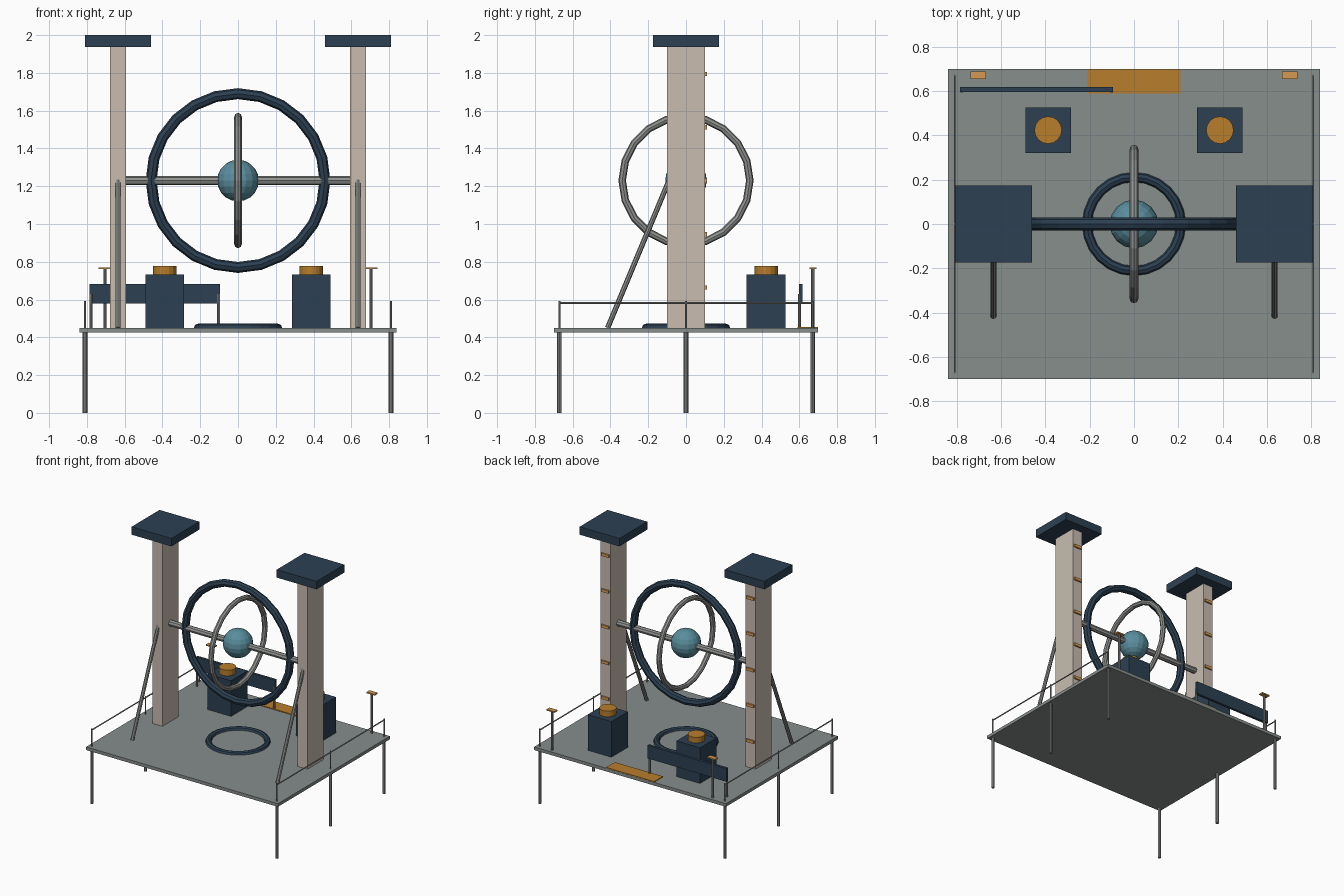
import bpy, math
from mathutils import Vector

if "Cube" in bpy.data.objects:
    bpy.data.objects.remove(bpy.data.objects["Cube"])


def material(name, rgb):
    m = bpy.data.materials.new(name)
    lin = [((c / 255 + 0.055) / 1.055) ** 2.4 for c in rgb]
    m.diffuse_color = (*lin, 1)
    m.use_nodes = True
    m.node_tree.nodes["Principled BSDF"].inputs["Base Color"].default_value = m.diffuse_color
    return m


NAVY = material("navy", (44, 64, 82))
DECK = material("deck grey", (134, 142, 140))
METAL = material("metal grey", (144, 147, 143))
STONE = material("beige stone", (200, 188, 176))
TEAL = material("teal", (90, 142, 158))
ORANGE = material("orange", (184, 126, 44))
AMBER = material("light orange", (214, 154, 82))


def finish(name, mat):
    o = bpy.context.object
    o.name = name
    o.data.materials.clear()
    o.data.materials.append(mat)
    return o


def box(name, x, y, z, mat):
    """Box from (min, max) pairs."""
    bpy.ops.mesh.primitive_cube_add(size=1, location=[sum(p) / 2 for p in (x, y, z)])
    o = finish(name, mat)
    o.scale = [p[1] - p[0] for p in (x, y, z)]
    return o


def rod(name, a, b, r, mat, sides=8):
    """Cylinder between two points."""
    a, b = Vector(a), Vector(b)
    bpy.ops.mesh.primitive_cylinder_add(vertices=sides, radius=r, depth=(b - a).length,
                                        location=(a + b) / 2)
    o = finish(name, mat)
    o.rotation_mode = 'QUATERNION'
    o.rotation_quaternion = (b - a).to_track_quat('Z', 'Y')
    return o


def ring(name, z, major, minor, rot, mat, segs):
    bpy.ops.mesh.primitive_torus_add(location=(0, 0, z), rotation=rot, major_radius=major,
                                     minor_radius=minor, major_segments=segs, minor_segments=8)
    return finish(name, mat)


FLOOR, HUB = 0.45, 1.23
Q = math.pi / 2

# Platform
box("platform", (-0.84, 0.84), (-0.70, 0.70), (0.425, FLOOR), DECK)
box("entry_plate", (-0.21, 0.21), (0.59, 0.699), (FLOOR - 0.002, 0.456), ORANGE)
ring("floor_ring", FLOOR, 0.212, 0.022, (0, 0, 0), NAVY, 24)

# Central gyroscope
ring("outer_ring", HUB, 0.46, 0.029, (Q, 0, 0), NAVY, 24)
ring("inner_ring", HUB, 0.338, 0.02, (0, Q, 0), METAL, 20)
rod("axle", (-0.60, 0, HUB), (0.60, 0, HUB), 0.024, METAL)
bpy.ops.mesh.primitive_uv_sphere_add(segments=16, ring_count=10, radius=0.11, location=(0, 0, HUB))
finish("core_sphere", TEAL)

for s, side in ((-1, "left"), (1, "right")):
    # Column, cap, brace and back rungs
    cx = 0.635 * s
    box(f"{side}_column", (cx - 0.043, cx + 0.043), (-0.10, 0.10), (FLOOR, 1.94), STONE)
    box(f"{side}_cap", (cx - 0.174, cx + 0.174), (-0.174, 0.174), (1.937, 2.0), NAVY)
    rod(f"{side}_brace", (cx, -0.415, FLOOR), (cx, -0.09, HUB), 0.014, METAL)
    for i in range(5):
        z = 0.663 + 0.283 * i
        box(f"{side}_rung", (cx - 0.033, cx + 0.033), (0.095, 0.112), (z - 0.011, z + 0.011), AMBER)

    # Control cabinet with round button
    bx = 0.388 * s
    box(f"{side}_cabinet", (bx - 0.103, bx + 0.103), (0.32, 0.526), (FLOOR, 0.732), NAVY)
    rod(f"{side}_button", (bx, 0.424, 0.73), (bx, 0.424, 0.777), 0.062, ORANGE, 16)

    # Small sign on a post
    px = 0.704 * s
    rod(f"{side}_sign_post", (px, 0.67, FLOOR), (px, 0.67, 0.765), 0.009, METAL)
    box(f"{side}_sign", (px - 0.035, px + 0.035), (0.654, 0.69), (0.761, 0.771), AMBER)

    # Legs and railing
    ex = 0.81 * s
    for y in (-0.67, 0, 0.67):
        rod(f"{side}_leg", (ex, y, 0), (ex, y, 0.43), 0.012, METAL)
        rod(f"{side}_rail_post", (ex, y, FLOOR), (ex, y, 0.592), 0.005, METAL, 6)
    rod(f"{side}_rail", (ex, -0.672, 0.581), (ex, 0.672, 0.581), 0.005, METAL, 6)

# Long back panel on two posts
box("back_panel", (-0.786, -0.096), (0.597, 0.618), (0.578, 0.682), NAVY)
for x in (-0.778, -0.102):
    rod("panel_post", (x, 0.6, FLOOR), (x, 0.6, 0.63), 0.008, METAL)
